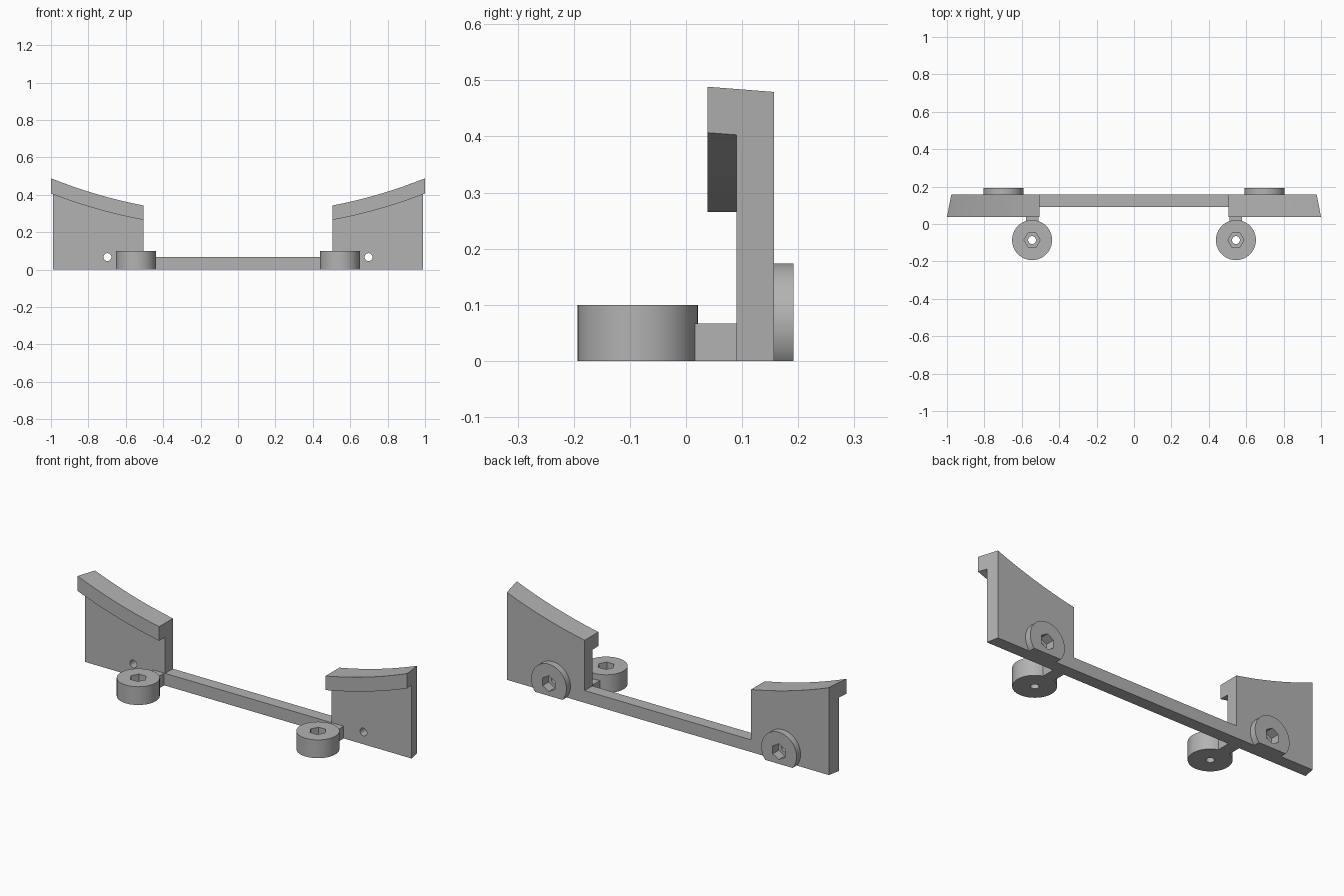
import bpy, bmesh, math
from mathutils import Matrix

cube = bpy.data.objects.get("Cube")
if cube:
    bpy.data.objects.remove(cube, do_unlink=True)

grey = bpy.data.materials.new("plain grey")
grey.use_nodes = True
colour = (0.45, 0.45, 0.45, 1)
grey.diffuse_color = colour
grey.node_tree.nodes["Principled BSDF"].inputs["Base Color"].default_value = colour

INNER, BACK, FACE, LIP = 0.505, 0.157, 0.09, 0.038
BAR_H = 0.067
PUCK_X, PUCK_Y = 0.545, -0.086
BOSS_X = 0.698
DISC_R, HOLE_R, HEX_R = 0.107, 0.021, 0.043


def make(name, bm):
    bmesh.ops.recalc_face_normals(bm, faces=bm.faces)
    mesh = bpy.data.meshes.new(name)
    bm.to_mesh(mesh)
    bm.free()
    mesh.materials.append(grey)
    obj = bpy.data.objects.new(name, mesh)
    bpy.context.collection.objects.link(obj)
    return obj


def box(name, x0, x1, y0, y1, z0, z1):
    bm = bmesh.new()
    bmesh.ops.create_cube(bm, size=1)
    bmesh.ops.scale(bm, vec=(x1 - x0, y1 - y0, z1 - z0), verts=bm.verts)
    bmesh.ops.translate(bm, vec=((x0 + x1) / 2, (y0 + y1) / 2, (z0 + z1) / 2), verts=bm.verts)
    return make(name, bm)


def cylinder(name, centre, radius, depth, axis="Z", sides=64, floor=False):
    bm = bmesh.new()
    turn = Matrix.Rotation(math.radians(90), 4, "X") if axis == "Y" else Matrix()
    spin = Matrix.Rotation(math.radians(90), 4, "Z") if axis == "Z" and sides == 6 else Matrix()
    bmesh.ops.create_cone(bm, cap_ends=True, segments=sides, radius1=radius,
                          radius2=radius, depth=depth,
                          matrix=Matrix.Translation(centre) @ turn @ spin)
    if floor:  # flatten against the ground plane
        for v in bm.verts:
            v.co.z = max(v.co.z, 0)
    return make(name, bm)


def finish(obj, cutters=(), smooth=False):
    for cutter in cutters:
        mod = obj.modifiers.new("cut", "BOOLEAN")
        mod.operation, mod.solver, mod.object = "DIFFERENCE", "EXACT", cutter
    mirror = obj.modifiers.new("mirror", "MIRROR")
    mirror.use_mirror_merge = False
    bpy.ops.object.select_all(action="DESELECT")
    obj.select_set(True)
    bpy.context.view_layer.objects.active = obj
    for mod in list(obj.modifiers):
        bpy.ops.object.modifier_apply(modifier=mod.name)
    if smooth:
        bpy.ops.object.shade_smooth_by_angle(angle=math.radians(30))


# Side plate: hooked section swept outward under a shallow arc
def arc(x, radius):
    return 2.975 - math.sqrt(radius ** 2 - x ** 2)


def side_plate(steps=20):
    bm = bmesh.new()
    rings = []
    for i in range(steps + 1):
        def at(y):
            outer = 1.0 - 0.195 * (y - LIP)
            return INNER + (outer - INNER) * i / steps
        section = [(BACK, None), (FACE, None), (FACE, 2.756), (LIP, 2.756), (LIP, 2.68), (BACK, 2.68)]
        rings.append([bm.verts.new((at(y), y, arc(at(y), r) if r else 0)) for y, r in section])
    for a, b in zip(rings, rings[1:]):
        for j in range(len(a)):
            k = (j + 1) % len(a)
            bm.faces.new((a[j], a[k], b[k], b[j]))
    bm.faces.new(rings[0])
    bm.faces.new(rings[-1])
    return make("side_plate", bm)


# Hole and hex socket cutters
bolt = cylinder("bolt_hole_cutter", (BOSS_X, 0.13, BAR_H), HOLE_R, 0.4, "Y", 32)
socket = cylinder("bolt_socket_cutter", (BOSS_X, 0.18, BAR_H), HEX_R, 0.08, "Y", 6)
pin = cylinder("puck_hole_cutter", (PUCK_X, PUCK_Y, 0.05), HOLE_R, 0.4, "Z", 32)
recess = cylinder("puck_socket_cutter", (PUCK_X, PUCK_Y, 0.1), HEX_R, 0.1, "Z", 6)

# Mirrored parts
finish(side_plate(), (bolt, socket), True)
finish(cylinder("rear_boss", (BOSS_X, BACK + 0.0175, BAR_H), DISC_R, 0.035, "Y", floor=True),
       (bolt, socket), True)
finish(cylinder("front_puck", (PUCK_X, PUCK_Y, 0.05), DISC_R, 0.1), (pin, recess), True)
finish(box("puck_arm", 0.511, 0.578, 0.016, FACE, 0, BAR_H))

# Cross bar
box("cross_bar", -INNER, INNER, FACE, BACK, 0, BAR_H)

for cutter in (bolt, socket, pin, recess):
    bpy.data.objects.remove(cutter, do_unlink=True)
